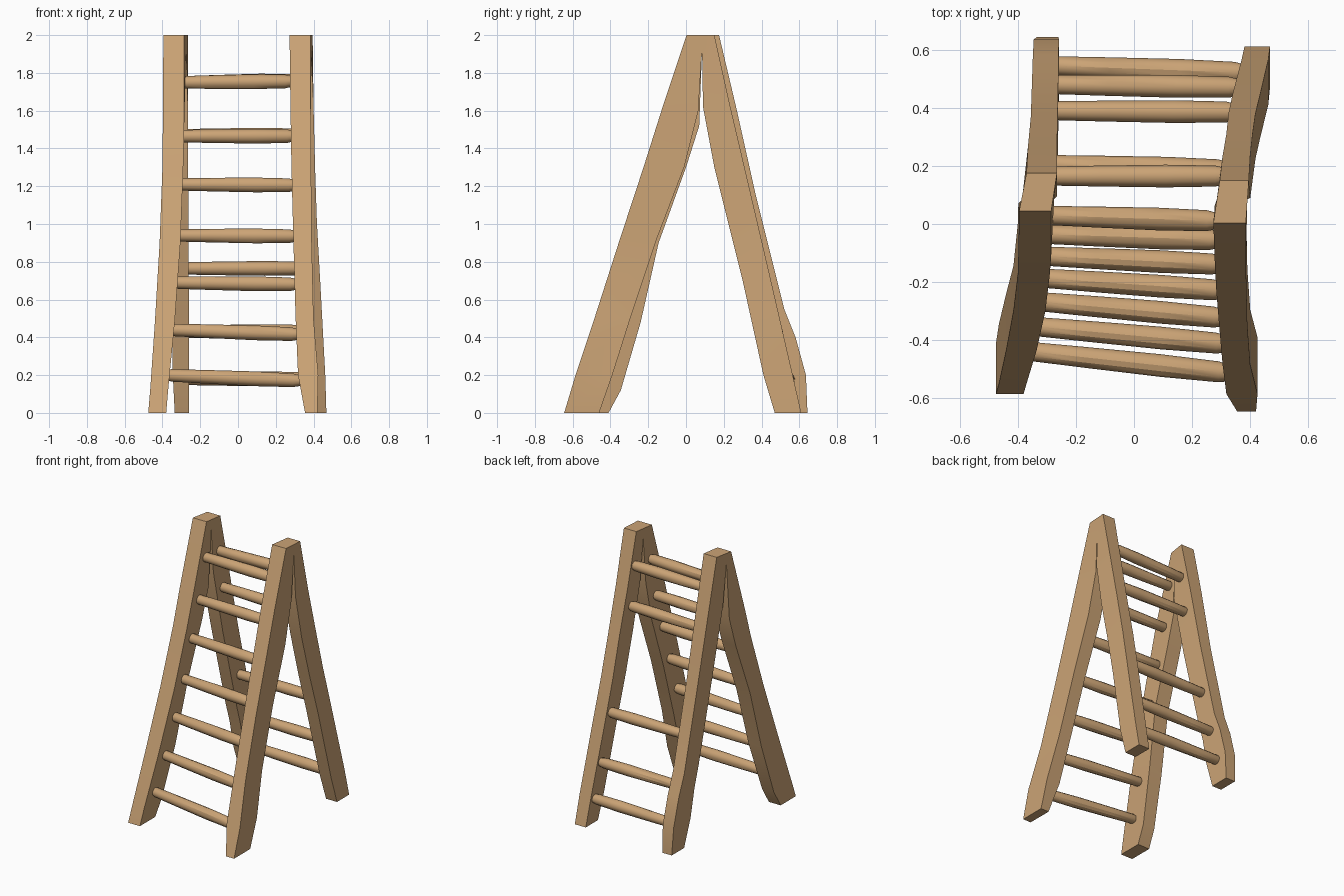
import bpy, bmesh, math
from mathutils import Vector

wood = bpy.data.materials.new("tan wood")
wood.diffuse_color = (0.60, 0.37, 0.18, 1)


def finish(bm, name):
    bmesh.ops.remove_doubles(bm, verts=bm.verts, dist=0.0005)
    bmesh.ops.recalc_face_normals(bm, faces=bm.faces)
    mesh = bpy.data.meshes.new(name)
    bm.to_mesh(mesh)
    bm.free()
    mesh.materials.append(wood)
    ob = bpy.data.objects.new(name, mesh)
    bpy.context.collection.objects.link(ob)
    bpy.context.view_layer.objects.active = ob
    ob.select_set(True)
    bpy.ops.object.shade_smooth_by_angle(angle=math.radians(30))
    ob.select_set(False)
    return ob


def loft(bm, rings):
    vs = [[bm.verts.new(p) for p in r] for r in rings]
    n = len(vs[0])
    for a, b in zip(vs, vs[1:]):
        for i in range(n):
            j = (i + 1) % n
            bm.faces.new((a[i], a[j], b[j], b[i]))
    bm.faces.new(vs[0])
    bm.faces.new(vs[-1])


def side_frame(name, stations, notch):
    """Loft an upside-down V from front foot over the top to back foot."""
    bm = bmesh.new()
    rings = []
    for z, outer, inner, x0, x1 in stations:
        zi = notch[1] if z == 2 else z
        yi = notch[0] if z == 2 else inner
        if z == 2:  # both top stations share the notch points
            n0, n1 = notch[2], notch[3]
        else:
            n0, n1 = x0, x1
        rings.append([(x0, outer, z), (x1, outer, z), (n1, yi, zi), (n0, yi, zi)])
    loft(bm, rings)
    return finish(bm, name)


# Stations: z, outer y, inner y, left x, right x
left = [
    (0.00, -0.585, -0.41, -0.475, -0.38),
    (0.12, -0.55, -0.345, -0.465, -0.37),
    (0.48, -0.435, -0.24, -0.44, -0.335),
    (0.90, -0.30, -0.145, -0.415, -0.305),
    (1.30, -0.175, 0.00, -0.40, -0.29),
    (1.52, -0.11, 0.07, -0.398, -0.285),
    (2.00, 0.045, 0.085, -0.395, -0.285),
    (2.00, 0.175, 0.085, -0.37, -0.265),
    (1.62, 0.265, 0.095, -0.365, -0.265),
    (1.15, 0.37, 0.20, -0.355, -0.263),
    (0.55, 0.52, 0.355, -0.35, -0.26),
    (0.40, 0.58, 0.40, -0.348, -0.26),
    (0.20, 0.635, 0.44, -0.345, -0.258),
    (0.00, 0.643, 0.50, -0.335, -0.26),
]
right = [
    (0.00, -0.645, -0.46, 0.355, 0.42),
    (0.20, -0.585, -0.39, 0.318, 0.425),
    (0.50, -0.485, -0.295, 0.305, 0.40),
    (0.92, -0.35, -0.155, 0.293, 0.39),
    (1.30, -0.225, -0.01, 0.283, 0.387),
    (1.60, -0.13, 0.065, 0.278, 0.385),
    (2.00, 0.003, 0.085, 0.273, 0.385),
    (2.00, 0.150, 0.085, 0.295, 0.395),
    (1.62, 0.235, 0.09, 0.305, 0.40),
    (1.30, 0.31, 0.15, 0.318, 0.408),
    (1.00, 0.38, 0.225, 0.325, 0.418),
    (0.70, 0.45, 0.30, 0.34, 0.435),
    (0.20, 0.565, 0.41, 0.37, 0.462),
    (0.00, 0.61, 0.47, 0.38, 0.468),
]
side_frame("left_side_frame", left, (0.085, 1.93, -0.385, -0.275))
side_frame("right_side_frame", right, (0.085, 1.93, 0.285, 0.39))


def rung(name, zl, zr, yl, yr, xl, xr):
    """Round rung with tapered ends, running mostly along x."""
    bm = bmesh.new()
    a, b = Vector((xl, yl, zl)), Vector((xr, yr, zr))
    rings = []
    for t, r in [(0, .020), (.05, .033), (.3, .036), (.65, .039), (.92, .036), (1, .024)]:
        c = a.lerp(b, t)
        rings.append([(c.x, c.y + r * math.cos(k * math.pi / 6),
                       c.z + r * math.sin(k * math.pi / 6)) for k in range(12)])
    loft(bm, rings)
    return finish(bm, name)


# Front rungs, bottom to top: left z, right z, left y, right y, left x, right x
front_rungs = [
    (0.20, 0.17, -0.435, -0.515, -0.39, 0.35),
    (0.44, 0.415, -0.35, -0.415, -0.37, 0.34),
    (0.69, 0.68, -0.265, -0.325, -0.35, 0.33),
    (0.94, 0.935, -0.185, -0.23, -0.335, 0.325),
    (1.21, 1.205, -0.11, -0.14, -0.325, 0.32),
    (1.465, 1.465, -0.035, -0.055, -0.32, 0.31),
    (1.75, 1.755, 0.03, 0.01, -0.315, 0.30),
]
# Back rungs, bottom to top
back_rungs = [
    (0.18, 0.18, 0.545, 0.52, -0.29, 0.40),
    (0.43, 0.43, 0.48, 0.47, -0.29, 0.38),
    (0.765, 0.765, 0.39, 0.385, -0.29, 0.37),
    (1.47, 1.47, 0.205, 0.185, -0.30, 0.34),
    (1.75, 1.76, 0.165, 0.165, -0.30, 0.33),
]
for label, rows in (("front", front_rungs), ("back", back_rungs)):
    for i, row in enumerate(rows):
        rung(f"{label}_rung_{i + 1}", *row)
